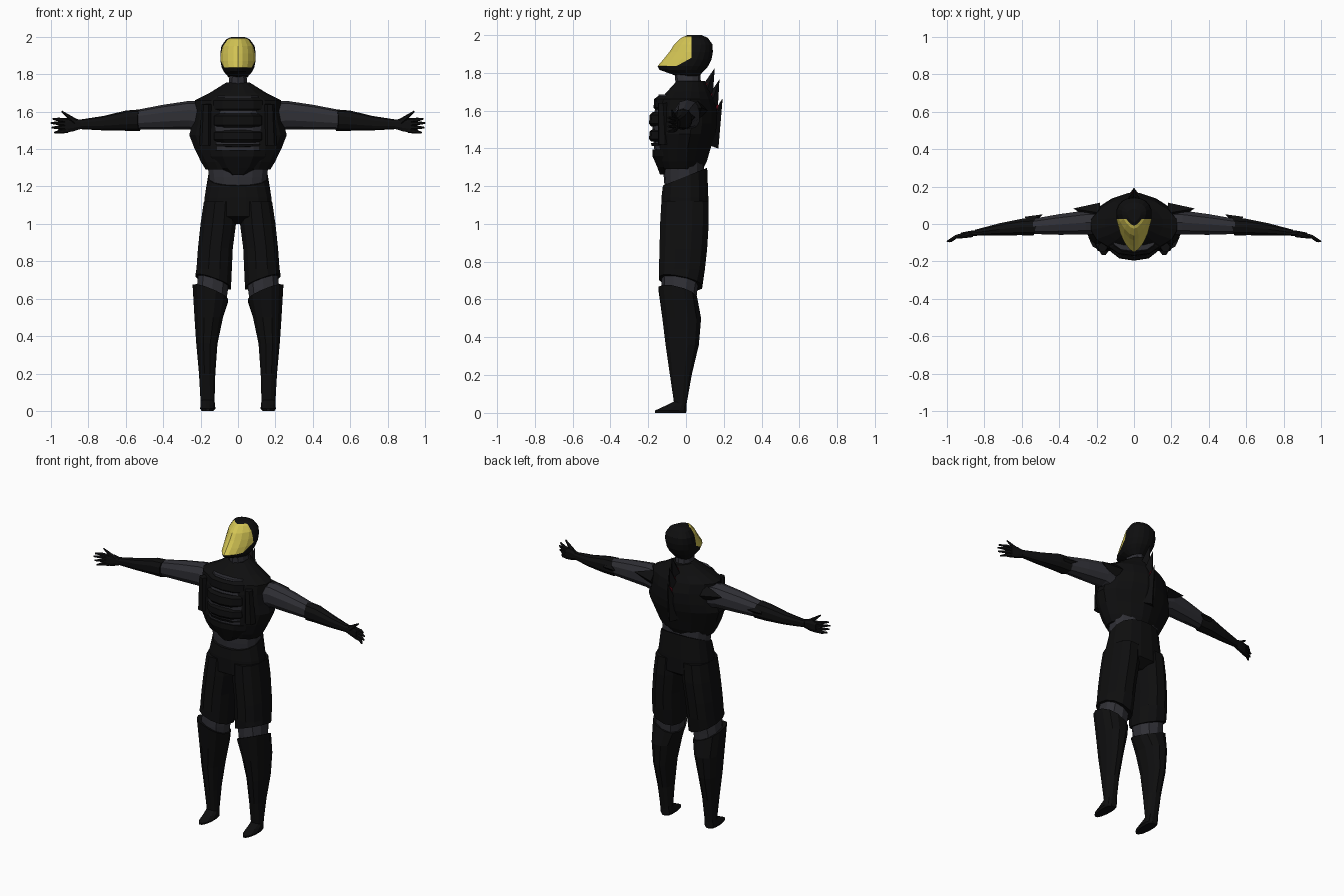
import bpy, bmesh, math
from mathutils import Vector, Matrix


def material(name, col):
    m = bpy.data.materials.new(name)
    m.diffuse_color = (*col, 1)
    return m


BLACK = material("black armour", (0.0045, 0.0045, 0.0048))
GREY = material("dark grey suit", (0.029, 0.029, 0.036))
GOLD = material("gold visor", (0.66, 0.56, 0.09))
RED = material("dark red vent", (0.14, 0.004, 0.012))


def finish(bm, name, mats, mirror=False):
    bmesh.ops.recalc_face_normals(bm, faces=bm.faces)
    me = bpy.data.meshes.new(name)
    bm.to_mesh(me)
    bm.free()
    for m in mats:
        me.materials.append(m)
    ob = bpy.data.objects.new(name, me)
    bpy.context.collection.objects.link(ob)
    if mirror:
        ob.modifiers.new("mirror", 'MIRROR').use_mirror_merge = False
    return ob


def loft_mesh(rings, axis='z', n=16, pf=2.3, pb=2.3, mid=0.5):
    """Rings are (station, lo1, hi1, lo2, hi2[, tilt1, tilt2]); the tilts slant the ring."""
    bm = bmesh.new()
    loops = []
    for t, a0, a1, b0, b1, *tilt in rings:
        t1, t2 = tilt or (0, 0)
        ca, ra = (a0 + a1) / 2, (a1 - a0) / 2
        cb = b0 + (b1 - b0) * mid
        loop = []
        for i in range(n):
            ang = 2 * math.pi * (i + 0.5) / n
            c, s = math.cos(ang), math.sin(ang)
            p = pf if s < 0 else pb
            da = ra * math.copysign(abs(c) ** (2 / p), c)
            s_max = math.sin(math.pi * (math.floor(n / 4) + (0.5 if n % 4 == 2 else -0.5)) / (n / 2)) if n > 4 else 1
            db = math.copysign(min(1, abs(s) / abs(s_max)) ** (2 / p), s)
            db *= (cb - b0) if s < 0 else (b1 - cb)
            k = t + t1 * da + t2 * db
            co = (ca + da, cb + db, k) if axis == 'z' else (k, ca + da, cb + db)
            loop.append(bm.verts.new(co))
        loops.append(loop)
    for l0, l1 in zip(loops, loops[1:]):
        for i in range(n):
            j = (i + 1) % n
            bm.faces.new((l0[i], l0[j], l1[j], l1[i]))
    bm.faces.new(loops[0])
    bm.faces.new(loops[-1])
    return bm


def loft(name, mat, rings, mirror=False, **kw):
    return finish(loft_mesh(rings, **kw), name, [mat], mirror)


def spike(name, mat, base, tip, r1, r2=0.0, n=5, mirror=True):
    a, b = Vector(base), Vector(tip)
    d = b - a
    mat4 = Matrix.Translation((a + b) / 2) @ d.to_track_quat('Z', 'Y').to_matrix().to_4x4()
    bm = bmesh.new()
    bmesh.ops.create_cone(bm, cap_ends=True, segments=n, radius1=r1, radius2=r2,
                          depth=d.length, matrix=mat4)
    return finish(bm, name, [mat], mirror)


# Helmet, cut so that the visor is its own group of faces
bm = loft_mesh([(1.783, -.05, .05, -.05, .07), (1.815, -.078, .078, -.14, .10),
                (1.835, -.088, .088, -.15, .118), (1.87, -.095, .095, -.12, .135),
                (1.91, -.096, .096, -.088, .142), (1.95, -.09, .09, -.062, .14),
                (1.985, -.066, .066, -.025, .115), (2.0, -.035, .035, .01, .08)],
               n=18, pf=1.55, pb=2.2, mid=0.62)
cuts = [(Vector((0, .028, 1.9)), Vector((0, 1, 0))), (Vector((0, 0, 1.835)), Vector((0, 0, -1))),
        (Vector((0, -.05, 1.835)), Vector((0, .5, -.9))), (Vector((0, 0, 1.992)), Vector((0, 0, 1)))]
for co, no in cuts:
    bmesh.ops.bisect_plane(bm, geom=bm.verts[:] + bm.edges[:] + bm.faces[:],
                           plane_co=co, plane_no=no, dist=1e-5)
for f in bm.faces:
    c = f.calc_center_median()
    f.material_index = int(all((c - co).dot(no) < 0 for co, no in cuts))
finish(bm, "helmet", [BLACK, GOLD])

# Neck and waist of the under suit
loft("neck", GREY, [(1.66, -.08, .08, -.06, .09), (1.73, -.055, .055, -.055, .08),
                    (1.81, -.045, .045, -.06, .075)], n=10)
loft("waist", GREY, [(1.16, -.15, .15, -.11, .095), (1.25, -.158, .158, -.118, .095),
                     (1.34, -.17, .17, -.12, .095)], n=14)

# Torso shell, with a pointed back
loft("torso", BLACK, [(1.29, -.175, .175, -.125, .09), (1.33, -.2, .2, -.14, .11),
                      (1.40, -.235, .235, -.15, .13), (1.475, -.265, .265, -.15, .155),
                      (1.53, -.25, .25, -.15, .165), (1.60, -.235, .235, -.15, .165),
                      (1.66, -.235, .235, -.135, .145), (1.70, -.155, .155, -.10, .125),
                      (1.755, -.065, .065, -.05, .10)], pf=2.4, pb=1.6, mid=0.5)

# Grey chest core showing between stepped chest plates
loft("chest_core", GREY, [(1.395, -.15, .15, -.168, .0), (1.54, -.145, .145, -.18, .0),
                          (1.685, -.125, .125, -.145, .0)], n=14, pf=2.8, mid=0.8)
for i, (z0, z1, w, y) in enumerate([(1.60, 1.675, .155, -.172), (1.515, 1.592, .15, -.196),
                                    (1.435, 1.503, .15, -.196), (1.412, 1.428, .14, -.186)]):
    loft(f"chest_plate_{i + 1}", BLACK,
         [(z0, -w + .02, w - .02, y + .012, .0), (z0 + .015, -w, w, y, .0),
          (z1 - .015, -w, w, y + .004, .0), (z1, -w + .025, w - .025, y + .02, .0)],
         n=14, pf=2.6, mid=0.8)
loft("belly_plate", BLACK, [(1.262, -.05, .05, -.138, .0), (1.30, -.13, .13, -.152, .0),
                            (1.36, -.18, .18, -.178, .0), (1.395, -.19, .19, -.178, .0)],
     n=14, pf=2.1, mid=0.8)
spike("chest_pod", BLACK, (.172, -.115, 1.42), (.168, -.125, 1.64), .036, .026, 6)

# Spine fins with red vents between them
for i, (b, t, r) in enumerate([((0, .08, 1.62), (0, .152, 1.825), .06),
                               ((0, .105, 1.55), (0, .177, 1.765), .062),
                               ((0, .11, 1.42), (0, .194, 1.665), .065)]):
    spike(f"spine_fin_{i + 1}", BLACK, b, t, r, 0, 4, False)
for i, (y, z) in enumerate([(.128, 1.735), (.15, 1.675), (.163, 1.60)]):
    spike(f"spine_vent_{i + 1}", RED, (0, y - .03, z - .03), (0, y + .008, z + .03), .032, .006, 6, False)

# Arms
loft("upper_arm", GREY, [(.19, -.06, .075, 1.485, 1.655), (.26, -.06, .075, 1.505, 1.658),
                         (.40, -.06, .055, 1.505, 1.637), (.55, -.055, .028, 1.505, 1.608)],
     True, axis='x', n=10)
spike("shoulder_spike", BLACK, (.19, .06, 1.60), (.325, .083, 1.615), .055, 0, 4)
loft("forearm", BLACK, [(.525, -.065, .035, 1.498, 1.612, -.25, 0), (.60, -.062, .03, 1.498, 1.606),
                        (.72, -.062, .005, 1.50, 1.577), (.85, -.063, -.03, 1.507, 1.557)],
     True, axis='x', n=10)
spike("elbow_spike", BLACK, (.57, .01, 1.56), (.488, .052, 1.565), .032, 0, 4)

# Hands
loft("palm", BLACK, [(.84, -.064, -.032, 1.508, 1.556), (.88, -.068, -.036, 1.495, 1.565),
                     (.925, -.075, -.045, 1.488, 1.562)], True, axis='x', n=8)
for i, (z, tipz, tipx) in enumerate([(1.552, 1.562, .99), (1.535, 1.54, 1.0),
                                     (1.517, 1.515, .995), (1.499, 1.488, .98)]):
    spike(f"finger_{i + 1}", BLACK, (.91, -.058, z), (.958, -.07, (z + tipz) / 2), .013, .011, 6)
    spike(f"fingertip_{i + 1}", BLACK, (.953, -.069, (z + tipz) / 2), (tipx, -.094, tipz), .011, .005, 6)
spike("thumb", BLACK, (.87, -.055, 1.545), (.942, -.075, 1.602), .018, .004, 6)

# Hips and thighs
loft("hips", BLACK, [(1.0, -.05, .05, -.06, .06), (1.04, -.19, .19, -.13, .118),
                     (1.14, -.182, .182, -.13, .118), (1.25, -.162, .162, -.122, .112, 0, .4)], n=16)
loft("thigh", BLACK, [(.69, .035, .23, -.143, .085, .35, -.2), (.76, .03, .225, -.143, .10),
                      (.87, .025, .217, -.14, .112), (1.0, .008, .203, -.137, .12),
                      (1.12, .005, .185, -.13, .118)], True, n=12)
loft("knee", GREY, [(.56, .062, .225, -.125, .05), (.65, .05, .225, -.13, .06),
                    (.74, .045, .215, -.13, .075)], True, n=10)

# Shins and feet
loft("shin", BLACK, [(.03, .125, .2, -.06, .0), (.2, .12, .21, -.085, .03),
                     (.36, .108, .225, -.108, .068), (.5, .078, .235, -.125, .08),
                     (.63, .05, .245, -.145, .058, .4, -.25)], True, n=12)
loft("foot", BLACK, [(0.0, .13, .195, -.165, .0), (.012, .12, .203, -.165, .002),
                     (.035, .122, .202, -.115, .002), (.062, .126, .2, -.06, .002)],
     True, n=12, pf=2.0, pb=3, mid=0.6)
